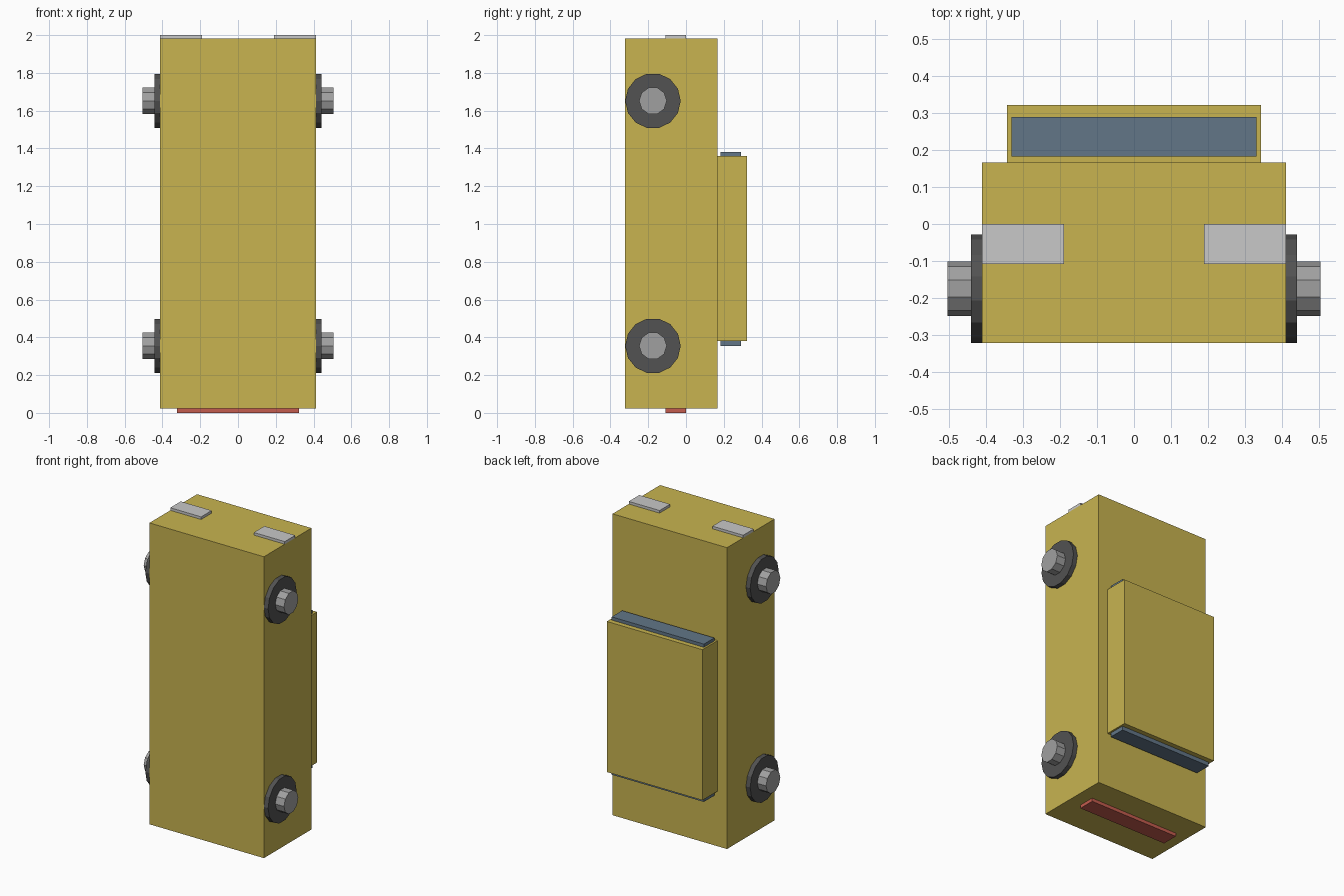
import bpy, math
from mathutils import Matrix

if "Cube" in bpy.data.objects:
    bpy.data.objects.remove(bpy.data.objects["Cube"])


def material(name, rgb):
    # sRGB 0-255 to linear
    lin = [((c / 255 + 0.055) / 1.055) ** 2.4 for c in rgb]
    m = bpy.data.materials.new(name)
    m.diffuse_color = (*lin, 1)
    m.use_nodes = True
    m.node_tree.nodes["Principled BSDF"].inputs["Base Color"].default_value = m.diffuse_color
    return m


YELLOW = material("yellow paint", (200, 180, 80))
GLASS = material("blue grey glass", (98, 118, 135))
TIRE = material("dark rubber", (82, 82, 82))
METAL = material("grey metal", (160, 160, 160))
LAMP = material("light grey lamp", (200, 200, 200))
RED = material("red lamp", (196, 92, 78))


def box(name, x, y, z, mat):
    """Box from (min, max) ranges on each axis."""
    bpy.ops.mesh.primitive_cube_add(size=1)
    ob = bpy.context.object
    ob.name = name
    size = [r[1] - r[0] for r in (x, y, z)]
    mid = [(r[0] + r[1]) / 2 for r in (x, y, z)]
    ob.data.transform(Matrix.Translation(mid) @ Matrix.Diagonal((*size, 1)))
    ob.data.materials.append(mat)
    return ob


def disc(name, sides, radius, x0, x1, y, z, mat):
    """Flat-sided cylinder along x with a corner pointing along y."""
    bpy.ops.mesh.primitive_cylinder_add(vertices=sides, radius=radius, depth=abs(x1 - x0))
    ob = bpy.context.object
    ob.name = name
    ob.data.transform(Matrix.Translation(((x0 + x1) / 2, y, z))
                      @ Matrix.Rotation(math.pi / 2, 4, 'Y'))
    ob.data.materials.append(mat)
    return ob


# Body and cabin
box("body", (-0.412, 0.412), (-0.322, 0.167), (0.022, 1.983), YELLOW)
box("cabin", (-0.344, 0.344), (0.167, 0.322), (0.38, 1.36), YELLOW)

# Windscreen and rear window
box("windscreen", (-0.332, 0.332), (0.183, 0.29), (1.36, 1.381), GLASS)
box("rear_window", (-0.332, 0.332), (0.183, 0.29), (0.354, 0.38), GLASS)

# Tail lamp
box("tail_lamp", (-0.322, 0.322), (-0.108, 0.0), (0.0, 0.022), RED)

for s, side in ((-1, "left"), (1, "right")):
    # Headlamps
    box("headlamp_" + side, sorted((s * 0.19, s * 0.412)), (-0.108, 0.0), (1.983, 2.0), LAMP)
    # Wheels with hubs
    for z, end in ((0.355, "rear"), (1.652, "front")):
        disc(f"{end}_wheel_{side}", 14, 0.147, s * 0.38, s * 0.442, -0.175, z, TIRE)
        disc(f"{end}_hub_{side}", 10, 0.0735, s * 0.43, s * 0.505, -0.175, z, METAL)
